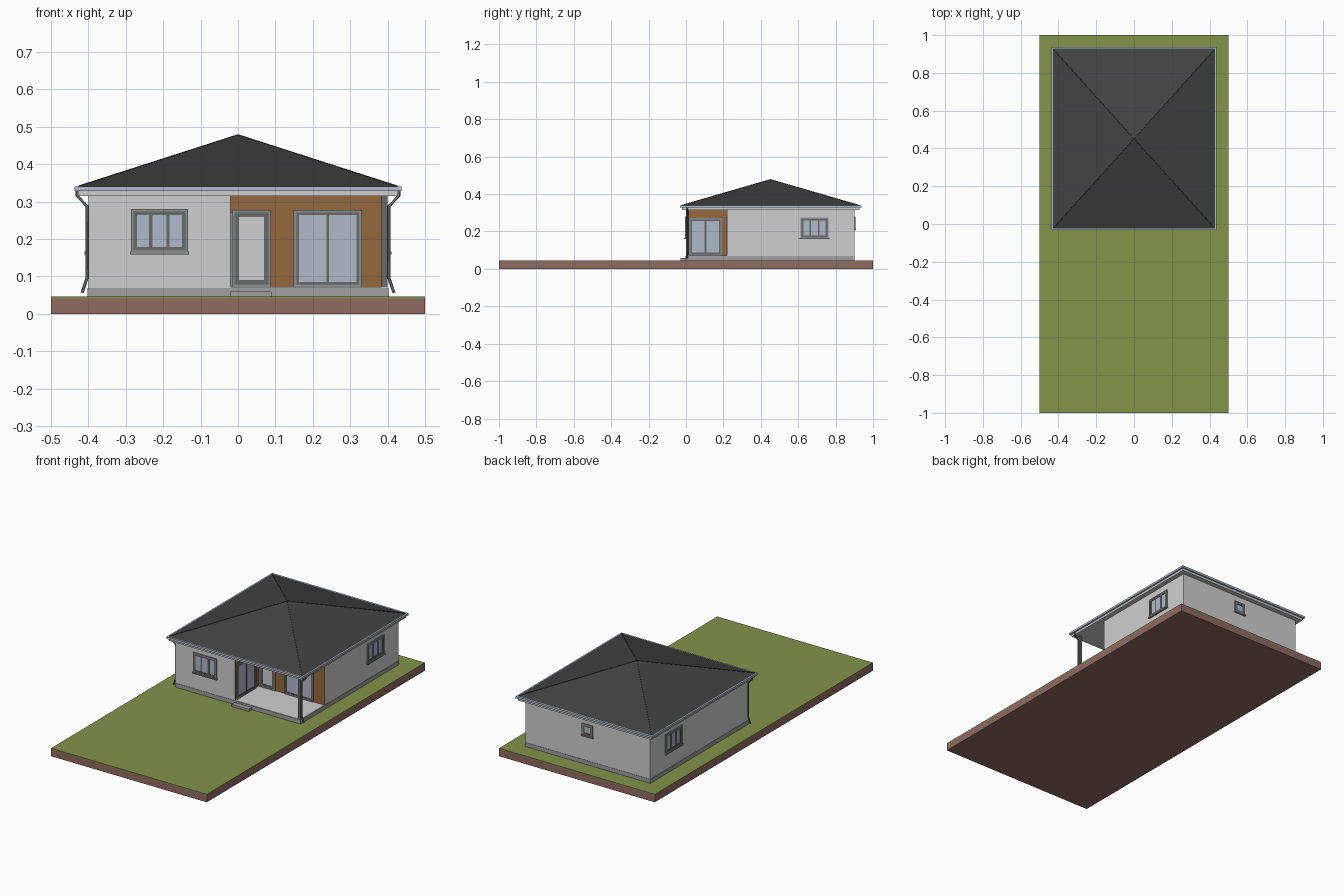
import bpy, bmesh, math
from mathutils import Matrix, Vector

if "Cube" in bpy.data.objects:
    bpy.data.objects.remove(bpy.data.objects["Cube"])


def material(name, hex_code):
    rgb = [int(hex_code[i:i + 2], 16) / 255 for i in (0, 2, 4)]
    m = bpy.data.materials.new(name)
    m.diffuse_color = [((c + 0.055) / 1.055) ** 2.4 if c > 0.04 else c / 12.92 for c in rgb] + [1]
    m.use_nodes = True
    m.node_tree.nodes["Principled BSDF"].inputs["Base Color"].default_value = m.diffuse_color
    return m


SOIL = material("soil brown", "8f6c62")
GRASS = material("grass green", "82944a")
WALL = material("wall pale grey", "cfcfcf")
PLINTH = material("plinth grey", "a0a0a0")
WOOD = material("wood brown", "96683f")
ROOF = material("roof charcoal", "424242")
GUTTER = material("gutter blue grey", "b0bccd")
FRAME = material("frame dark grey", "686a6a")
TRIM = material("trim grey", "8c8e8f")
GLASS = material("glass blue", "b0bacb")


def finish(name, bm, *mats):
    bmesh.ops.recalc_face_normals(bm, faces=bm.faces)
    me = bpy.data.meshes.new(name)
    bm.to_mesh(me)
    bm.free()
    for m in mats:
        me.materials.append(m)
    ob = bpy.data.objects.new(name, me)
    bpy.context.collection.objects.link(ob)
    return ob


def add_box(bm, x0, x1, y0, y1, z0, z1):
    mid = Matrix.Translation(((x0 + x1) / 2, (y0 + y1) / 2, (z0 + z1) / 2))
    bmesh.ops.create_cube(bm, size=1, matrix=mid @ Matrix.Diagonal((x1 - x0, y1 - y0, z1 - z0, 1)))


def boxes(name, mat, *dims, place=None):
    bm = bmesh.new()
    for d in dims:
        add_box(bm, *d)
    ob = finish(name, bm, mat)
    if place:
        ob.matrix_world = place
    return ob


def ring(x0, x1, z0, z1, t, depth):
    """Four bars of a rectangular frame standing out of a wall that faces -y."""
    return [(x0, x0 + t, -depth, 0, z0, z1), (x1 - t, x1, -depth, 0, z0, z1),
            (x0 + t, x1 - t, -depth, 0, z0, z0 + t), (x0 + t, x1 - t, -depth, 0, z1 - t, z1)]


def opening(name, x, y, angle, width, z0, z1, panes=1, t=0.009, fill=GLASS, sill=False):
    """Trim, frame, mullions and panes, set on a wall turned by angle about z."""
    place = Matrix.Translation((x, y, 0)) @ Matrix.Rotation(math.radians(angle), 4, 'Z')
    h, b = width / 2, 0.007
    boxes(name + "_trim", TRIM, *ring(-h, h, z0, z1, b, 0.006), place=place)
    bars = ring(-h + b, h - b, z0 + b, z1 - b, t, 0.005)
    inner = width - 2 * b
    for i in range(1, panes):
        c = -inner / 2 + inner * i / panes
        bars.append((c - t / 2, c + t / 2, -0.0045, 0, z0 + b + t, z1 - b - t))
    boxes(name + "_frame", FRAME, *bars, place=place)
    boxes(name + "_pane", fill, (-h + b, h - b, -0.002, 0, z0 + b, z1 - b), place=place)
    if sill:
        boxes(name + "_sill", TRIM, (-h - 0.003, h + 0.003, -0.01, 0, z0 - 0.004, z0 + 0.003), place=place)


# Plot of land
boxes("soil", SOIL, (-0.5, 0.5, -1, 1, 0, 0.041))
boxes("grass", GRASS, (-0.5, 0.5, -1, 1, 0.041, 0.046))

# Plinth, porch floor and step
boxes("plinth", PLINTH, (-0.402, 0.402, -0.002, 0.902, 0.046, 0.069))
boxes("porch_floor", WALL, (-0.02, 0.4, 0, 0.22, 0.069, 0.071))
boxes("step", PLINTH, (-0.02, 0.09, -0.03, 0, 0.046, 0.059))

# L-shaped walls, wood on the two faces inside the porch
bm = bmesh.new()
outline = [(-0.4, 0), (-0.02, 0), (-0.02, 0.22), (0.4, 0.22), (0.4, 0.9), (-0.4, 0.9)]
base = bm.faces.new([bm.verts.new((x, y, 0.069)) for x, y in outline])
top = bmesh.ops.extrude_face_region(bm, geom=[base])["geom"]
bmesh.ops.translate(bm, vec=(0, 0, 0.248), verts=[v for v in top if isinstance(v, bmesh.types.BMVert)])
for f in bm.faces:
    c = f.calc_center_median()
    if c.x > -0.021 and c.y < 0.221 and 0.1 < c.z < 0.3:
        f.material_index = 1
finish("walls", bm, WALL, WOOD)

# Porch corner post
boxes("porch_post", FRAME, (0.384, 0.4, 0, 0.016, 0.069, 0.317))

# Eaves: soffit board, gutter, hipped roof
boxes("soffit", WALL, (-0.428, 0.428, -0.022, 0.928, 0.315, 0.329))
boxes("gutter", GUTTER, (-0.437, 0.437, -0.032, 0.937, 0.328, 0.34))
bm = bmesh.new()
corners = [(-0.43, -0.025), (0.43, -0.025), (0.43, 0.928), (-0.43, 0.928)]
vs = [bm.verts.new((x, y, 0.34)) for x, y in corners]
apex = bm.verts.new((0, 0.4515, 0.479))
bm.faces.new(vs)
for i in range(4):
    bm.faces.new((vs[i], vs[(i + 1) % 4], apex))
finish("roof", bm, ROOF)


def tube(name, points, radius, mat):
    cu = bpy.data.curves.new(name, 'CURVE')
    cu.dimensions = '3D'
    cu.bevel_depth = radius
    cu.bevel_resolution = 1
    cu.use_fill_caps = True
    sp = cu.splines.new('POLY')
    sp.points.add(len(points) - 1)
    for p, co in zip(sp.points, points):
        p.co = (*co, 1)
    cu.materials.append(mat)
    ob = bpy.data.objects.new(name, cu)
    bpy.context.collection.objects.link(ob)


# Hip caps and downspouts
for i, (x, y) in enumerate(corners):
    tube(f"hip_cap_{i}", [(x * 0.99, 0.4515 + (y - 0.4515) * 0.99, 0.341), (0, 0.4515, 0.478)], 0.002, ROOF)
for side, s in (("left", -1), ("right", 1)):
    path = [(0.43, 0.33), (0.43, 0.315), (0.404, 0.288), (0.404, 0.095), (0.417, 0.056)]
    tube(f"downspout_{side}", [(s * x, 0.006, z) for x, z in path], 0.004, FRAME)

# Windows and doors
opening("front_window", -0.21, 0, 0, 0.152, 0.163, 0.28, 3, sill=True)
opening("right_window", 0.4, 0.687, 90, 0.152, 0.163, 0.275, 3, sill=True)
opening("left_window", -0.4, 0.687, -90, 0.152, 0.163, 0.275, 3, sill=True)
opening("back_window", 0, 0.9, 180, 0.07, 0.212, 0.28, 1, sill=True)
opening("front_door", 0.036, 0.22, 0, 0.104, 0.071, 0.278, 1, t=0.012, fill=WALL)
opening("porch_sliding_door", 0.24, 0.22, 0, 0.182, 0.071, 0.278, 2, t=0.007)
opening("porch_side_door", -0.02, 0.104, 90, 0.175, 0.071, 0.272, 2, t=0.009)
